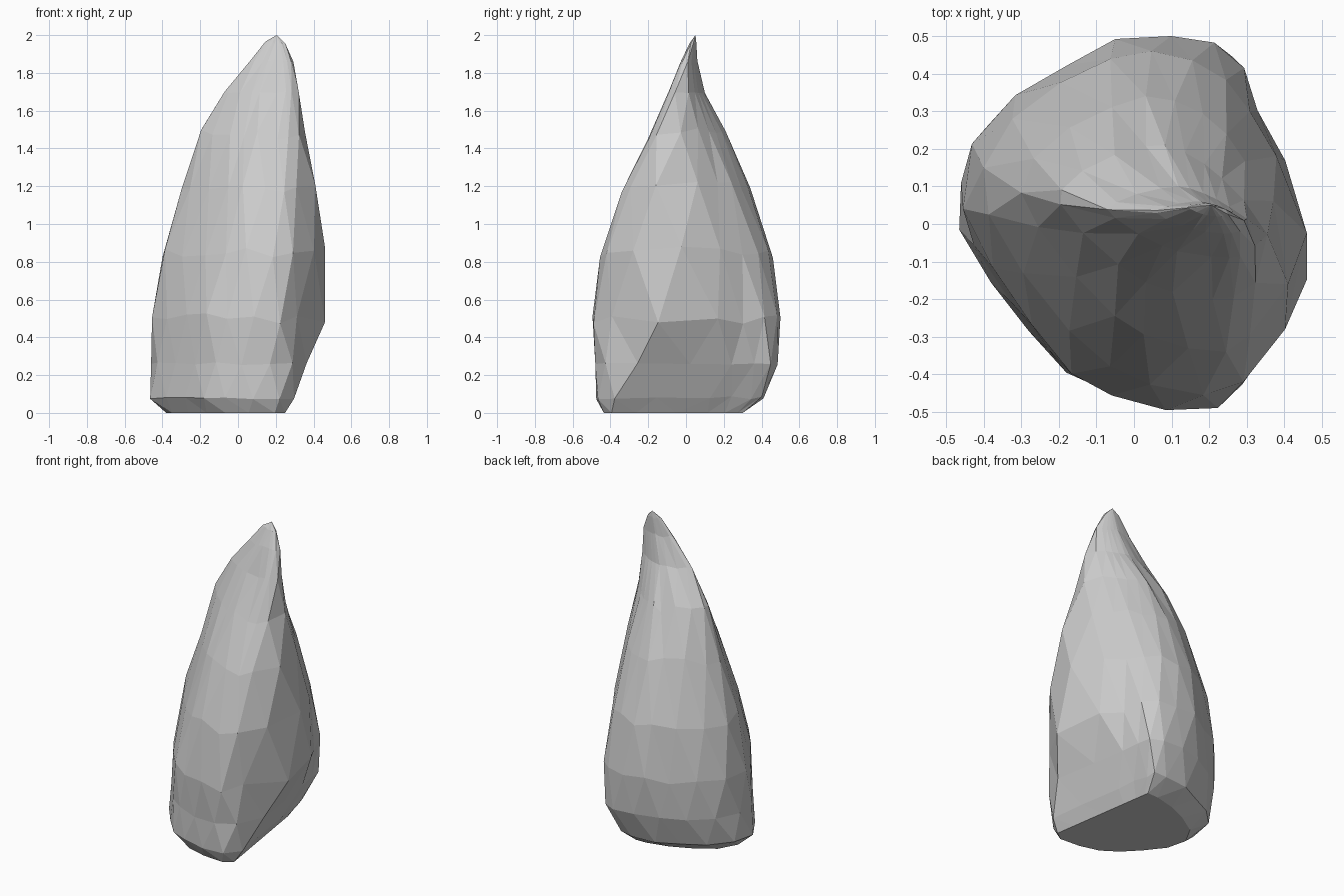
import bpy, bmesh, math, random
from mathutils import Vector

random.seed(7)
cube = bpy.data.objects.get("Cube")
if cube:
    bpy.data.objects.remove(cube, do_unlink=True)

stone = bpy.data.materials.new("stone grey")
stone.use_nodes = True
stone.diffuse_color = (0.6, 0.6, 0.6, 1)
stone.node_tree.nodes["Principled BSDF"].inputs["Base Color"].default_value = (0.6, 0.6, 0.6, 1)

# Widest outline of the boulder, counter-clockwise from its right corner
OUTLINE = [Vector(p) for p in (
    (.46, -.14), (.40, .18), (.33, .31), (.30, .425), (.22, .49), (.10, .50),
    (-.06, .485), (-.19, .41), (-.33, .33), (-.445, .20), (-.465, .02),
    (-.38, -.14), (-.28, -.285), (-.18, -.41), (-.07, -.465), (.08, -.50),
    (.22, -.49), (.31, -.39))]
SIDES = len(OUTLINE)
MIDDLES = [(OUTLINE[i - 1] + OUTLINE[i]) / 2 for i in range(SIDES)]

# Levels: height, left x, right x, front y, back y, sharpness of the blade
LEVELS = [
    (0.00, -.38, .46, -.435, .30, 0),
    (0.08, -.465, .46, -.475, .41, 0),
    (0.26, -.46, .46, -.48, .485, 0),
    (0.50, -.455, .46, -.495, .50, .1),
    (0.85, -.40, .46, -.455, .46, .4),
    (1.20, -.30, .41, -.34, .34, .6),
    (1.48, -.195, .355, -.20, .21, .8),
    (1.70, -.07, .322, -.09, .10, .9),
    (1.86, .06, .293, -.025, .06, .9),
    (1.96, .145, .25, .02, .055, .9),
]
# Slanting undercut that trims the right side of the lowest levels
UNDERCUT = (0.235, 0.285, 0.37)


def fit(values, low, high):
    a, b = min(values), max(values)
    return [low + (v - a) / (b - a) * (high - low) for v in values]


def power(value, exponent):
    return math.copysign(abs(value) ** exponent, value)


def blade(p, sharp):
    """Pull a point towards a skewed blade with a square front right corner."""
    corner = p.x > 0 and p.y < 0
    exponent, amount = (0.4, sharp ** 3) if corner else (1.5, sharp)
    t = math.atan2(p.y, p.x)
    target = Vector((power(math.cos(t), exponent), power(math.sin(t), exponent))) * 0.48
    q = p.lerp(target, amount)
    q.y -= 0.32 * sharp * q.x
    return q


def section(index, level):
    """Cross-section; corners alternate with edge middles from level to level."""
    z, x0, x1, y0, y1, sharp = level
    pts = [blade(p, sharp) for p in (OUTLINE if index % 2 else MIDDLES)]
    xs = fit([p.x for p in pts], x0, x1)
    ys = fit([p.y for p in pts], y0, y1)
    if index < len(UNDERCUT):
        xs = [min(x, UNDERCUT[index] - 0.15 * (y + 0.3)) for x, y in zip(xs, ys)]
    wobble = 0.03 if 2 < index < 7 else 0.008 if index else 0
    return [(x, y, z + random.uniform(-wobble, wobble)) for x, y in zip(xs, ys)]


# Boulder: staggered rings joined by diamond-like triangles
bm = bmesh.new()
rings = [[bm.verts.new(p) for p in section(k, lv)] for k, lv in enumerate(LEVELS)]
for k, (low, up) in enumerate(zip(rings, rings[1:])):
    for i in range(SIDES):
        j = (i + 1) % SIDES
        if k % 2 == 0:
            bm.faces.new((low[i], low[j], up[i]))
            bm.faces.new((low[j], up[j], up[i]))
        else:
            bm.faces.new((low[i], low[j], up[j]))
            bm.faces.new((low[i], up[j], up[i]))
tip = bm.verts.new((0.205, 0.05, 2.0))
for i in range(SIDES):
    bm.faces.new((rings[-1][i], rings[-1][(i + 1) % SIDES], tip))
bm.faces.new(rings[0][::-1])
bmesh.ops.recalc_face_normals(bm, faces=bm.faces)

mesh = bpy.data.meshes.new("boulder")
bm.to_mesh(mesh)
bm.free()
mesh.materials.append(stone)
boulder = bpy.data.objects.new("boulder", mesh)
bpy.context.collection.objects.link(boulder)
